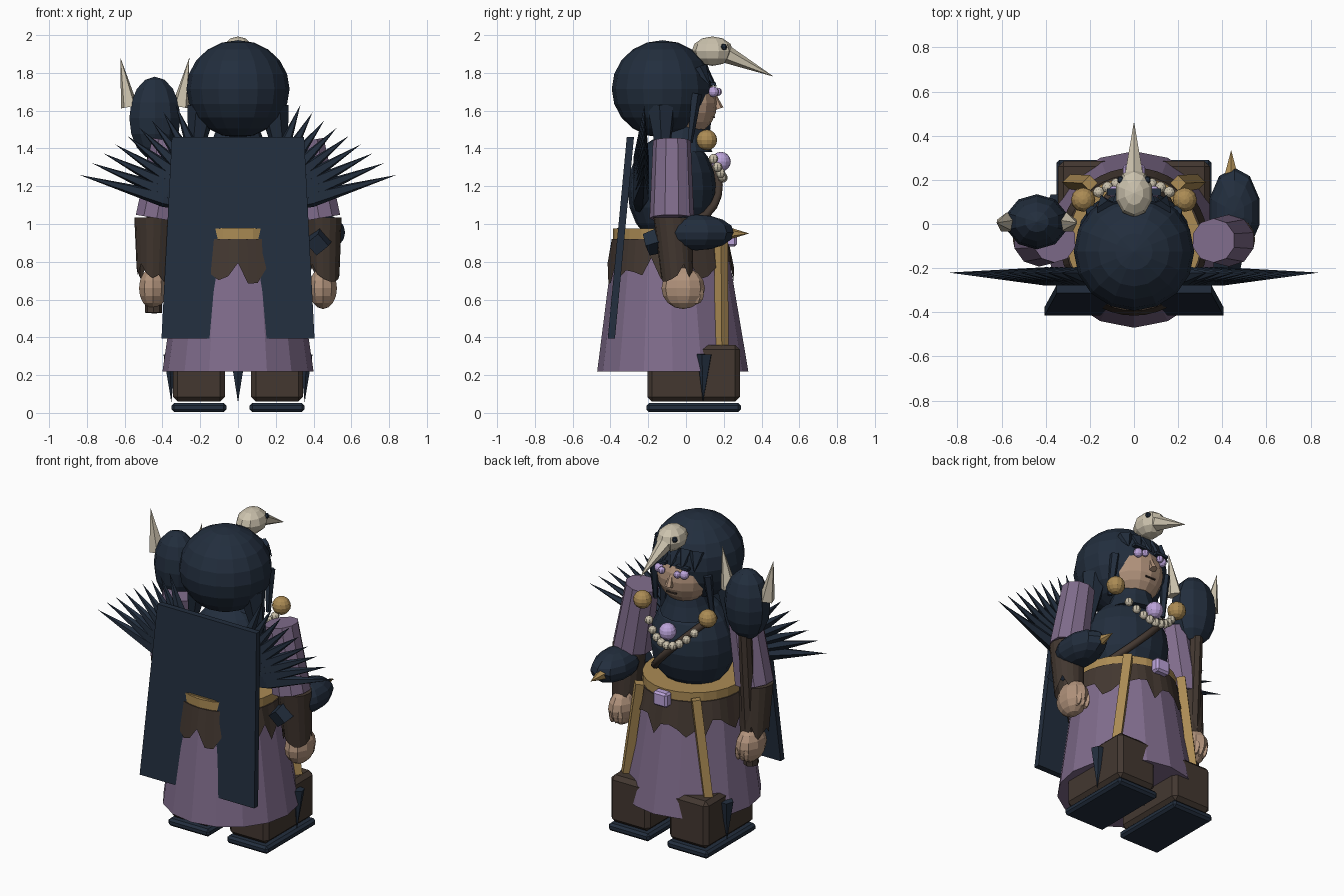
import bpy, bmesh, math, random
from mathutils import Vector

random.seed(4)
cube = bpy.data.objects.get("Cube")
if cube:
    bpy.data.objects.remove(cube)


def material(name, r, g, b):
    m = bpy.data.materials.new(name)
    m.use_nodes = True
    m.diffuse_color = (r, g, b, 1)
    m.node_tree.nodes["Principled BSDF"].inputs["Base Color"].default_value = (r, g, b, 1)
    return m


NAVY = material("navy", .016, .027, .047)
PURPLE = material("dusty_purple", .215, .15, .26)
BROWN = material("dark_brown", .056, .039, .03)
GOLD = material("gold", .41, .26, .09)
SKIN = material("skin", .44, .29, .2)
BONE = material("bone", .6, .54, .42)
LILAC = material("lilac", .5, .37, .7)


def finish(name, bm, mat):
    bmesh.ops.recalc_face_normals(bm, faces=bm.faces)
    me = bpy.data.meshes.new(name)
    bm.to_mesh(me)
    bm.free()
    me.materials.append(mat)
    ob = bpy.data.objects.new(name, me)
    bpy.context.collection.objects.link(ob)
    return ob


def ball(name, loc, radii, mat, seg=12, rings=8):
    bm = bmesh.new()
    bmesh.ops.create_uvsphere(bm, u_segments=seg, v_segments=rings, radius=1)
    bmesh.ops.scale(bm, vec=radii, verts=bm.verts)
    bmesh.ops.translate(bm, vec=loc, verts=bm.verts)
    return finish(name, bm, mat)


def taper(name, a, b, r1, r2, mat, sides=8, squash=1):
    """Tapered tube from a to b; squash flattens its section."""
    a, b = Vector(a), Vector(b)
    bm = bmesh.new()
    bmesh.ops.create_cone(bm, cap_ends=True, segments=sides, radius1=r1,
                          radius2=r2, depth=(b - a).length)
    bmesh.ops.scale(bm, vec=(1, squash, 1), verts=bm.verts)
    turn = Vector((0, 0, 1)).rotation_difference(b - a).to_matrix()
    bmesh.ops.rotate(bm, matrix=turn, verts=bm.verts)
    bmesh.ops.translate(bm, vec=(a + b) / 2, verts=bm.verts)
    return finish(name, bm, mat)


def box(name, loc, size, mat, bevel=0):
    bm = bmesh.new()
    bmesh.ops.create_cube(bm, size=1)
    bmesh.ops.scale(bm, vec=size, verts=bm.verts)
    bmesh.ops.translate(bm, vec=loc, verts=bm.verts)
    if bevel:
        bmesh.ops.bevel(bm, geom=bm.edges[:], offset=bevel, segments=1, affect='EDGES')
    return finish(name, bm, mat)


def rings(name, levels, mat, sides=16, jag=0):
    """Stack of rings (x, y, z, radius); jag makes the first ring ragged."""
    bm = bmesh.new()
    loops = []
    for n, (x, y, z, r) in enumerate(levels):
        loop = []
        for i in range(sides):
            t = math.tau * i / sides
            dz = random.uniform(-jag, jag) if n == 0 else 0
            loop.append(bm.verts.new((x + r * math.cos(t), y + r * math.sin(t), z + dz)))
        loops.append(loop)
    for lo, hi in zip(loops, loops[1:]):
        for i in range(sides):
            j = (i + 1) % sides
            bm.faces.new((lo[i], lo[j], hi[j], hi[i]))
    bm.faces.new(loops[-1])
    if not jag:
        bm.faces.new(loops[0][::-1])
    return finish(name, bm, mat)


def plate(name, outline, depth, lift, mat):
    """Slab from an (x, z) outline, leaning back like the cape."""
    bm = bmesh.new()
    f = bm.faces.new([bm.verts.new((x, -.447 + .09 * z - lift + .09 * (z - 1) * .05, z)) for x, z in outline])
    new = bmesh.ops.extrude_face_region(bm, geom=[f])["geom"]
    bmesh.ops.translate(bm, vec=(0, depth, 0),
                        verts=[v for v in new if isinstance(v, bmesh.types.BMVert)])
    return finish(name, bm, mat)


# Skirt, ragged overskirt and belt
rings("skirt", [(0, -.07, .22, .4), (0, -.085, .93, .295)], PURPLE, 16)
rings("ragged_overskirt", [(0, -.08, .75, .335), (0, -.085, .92, .308)], BROWN, 40, .07)
rings("belt", [(0, -.085, .895, .302), (0, -.085, .975, .302)], GOLD, 24)
box("belt_gem", (0, .24, .925), (.1, .06, .09), LILAC, .012)

# Torso, collar and chest strap
ball("torso", (0, -.075, 1.18), (.26, .235, .3), NAVY, 16, 10)
rings("collar", [(0, -.03, 1.38, .17), (0, -.02, 1.46, .13), (0, -.01, 1.54, .1)], NAVY, 12)
strap = bpy.data.curves.new("chest_strap", 'CURVE')
strap.dimensions = '3D'
strap.bevel_depth = .022
strap.bevel_resolution = 1
spline = strap.splines.new('POLY')
spline.points.add(8)
for i, p in enumerate(spline.points):
    x, z = -.2 + .05 * i, 1.41 - .052 * i
    d = max(.05, 1 - (x / .27) ** 2 - ((z - 1.18) / .31) ** 2)
    p.co = (x, -.07 + .245 * math.sqrt(d), z, 1)
strap.materials.append(BROWN)
bpy.context.collection.objects.link(bpy.data.objects.new("chest_strap", strap))

# Necklace
ball("necklace_gem", (0, .185, 1.33), (.052, .052, .052), LILAC)
for i in range(9):
    u = i / 4 - 1
    ball("necklace_bead", (.16 * u, .195 - .05 * u * u, 1.245 + .1 * u * u),
         (.026, .026, .026), BONE, 8, 6)

# Head and hair
ball("head", (0, .015, 1.64), (.165, .15, .17), SKIN, 14, 10)
ball("hair", (0, -.125, 1.715), (.273, .268, .258), NAVY, 16, 10)
taper("nose", (0, .15, 1.68), (0, .175, 1.61), .012, .024, SKIN, 6)
box("mouth", (0, .148, 1.565), (.07, .01, .008), BROWN)
for i in range(5):
    x = (i - 2) * .065
    taper("fringe_lock", (x, .09 - x * x, 1.83), (x * 1.15, .165 - 2 * x * x, 1.725),
          .05, 0, NAVY, 5, .6)

# Bird skull on the crown
ball("bird_skull", (0, .14, 1.915), (.085, .11, .078), BONE, 10, 6)
taper("skull_beak", (0, .2, 1.905), (0, .465, 1.78), .05, 0, BONE, 6)

# Cape with notched hem and clasp
plate("cape", [(-.35, 1.46), (-.405, .395), (-.06, .395), (0, .5), (.06, .395),
               (.405, .395), (.35, 1.46)], .038, 0, NAVY)
plate("cape_clasp", [(-.095, .98), (-.04, .885), (.04, .885), (.095, .98)], .008, .007, GOLD)

# Mirrored parts
for s, side in ((1, "left"), (-1, "right")):
    box(side + "_boot", (s * .207, .04, .21), (.275, .49, .3), BROWN, .025)
    box(side + "_sole", (s * .207, .04, .028), (.29, .5, .048), NAVY, .014)

    # Sleeves, cuffs and hands
    taper(side + "_sleeve", (s * .43, -.075, 1.03), (s * .36, -.075, 1.44), .118, .1, PURPLE, 10)
    rings(side + "_cuff", [(s * .452, -.045, .74, .085), (s * .447, -.07, 1.035, .102)],
          BROWN, 16, .05)
    ball(side + "_hand", (s * .45, -.015, .66), (.078, .115, .11), SKIN, 10, 8)
    for i in range(3):
        ball(side + "_finger", (s * (.415 + .03 * i), .055, .63), (.02, .04, .055), SKIN, 6, 6)

    # Face and locks
    ball(side + "_eye", (s * .09, .145, 1.7), (.028, .028, .028), LILAC, 10, 6)
    ball(side + "_eye_bead", (s * .055, .168, 1.7), (.022, .022, .022), LILAC, 8, 6)
    box(side + "_brow", (s * .08, .145, 1.742), (.085, .03, .016), NAVY)
    taper(side + "_front_lock", (s * .2, .02, 1.43), (s * .19, .055, 1.69), .015, .03, NAVY, 5)
    taper(side + "_back_lock", (s * .19, -.13, 1.62), (s * .24, -.12, 1.28), .08, .02, NAVY, 6)
    ball(side + "_skull_eye", (s * .06, .2, 1.937), (.018, .018, .018), NAVY, 6, 4)

    # Clasps and hanging straps
    ball(side + "_clasp", (s * .23, .11, 1.445), (.055, .055, .055), GOLD, 12, 8)
    taper(side + "_hanging_strap", (s * .3, .19, .275), (s * .2, .185, .95), .036, .036, GOLD, 4)

    # Feather fan
    for i in range(9):
        t = i / 8
        tip = Vector((s * (.84 - .51 * t), -.22, 1.26 + .37 * t ** .85))
        base = Vector((s * (.2 - .03 * t), -.25, 1.08 + .14 * t))
        mid = base.lerp(tip, .3)
        taper(side + "_feather", mid, tip, .046, 0, NAVY, 5)
        taper(side + "_feather_quill", base, mid, .02, .046, NAVY, 5)

# Dark tassels under the hem
for x in (-.36, 0, .36):
    taper("tassel", (x, .1, .31), (x * .98, .09, .055), .043, 0, NAVY, 5, .8)

# Bird-shaped bracer
ball("bracer_bird", (.455, .055, .955), (.118, .2, .095), NAVY, 10, 8)
taper("bracer_beak", (.44, .22, .95), (.44, .335, .95), .035, 0, GOLD, 6)
taper("bracer_tail", (.42, -.21, .89), (.44, -.02, .95), .06, .08, NAVY, 4)

# Horned mace
taper("mace_shaft", (-.447, -.02, .53), (-.44, .035, 1.4), .045, .04, BROWN, 8)
ball("mace_head", (-.44, .01, 1.56), (.142, .125, .22), NAVY, 10, 8)
for s in (1, -1):
    taper("mace_horn", (-.44 + s * .135, .005, 1.62), (-.44 + s * .182, .005, 1.88), .048, 0, BONE, 5)
